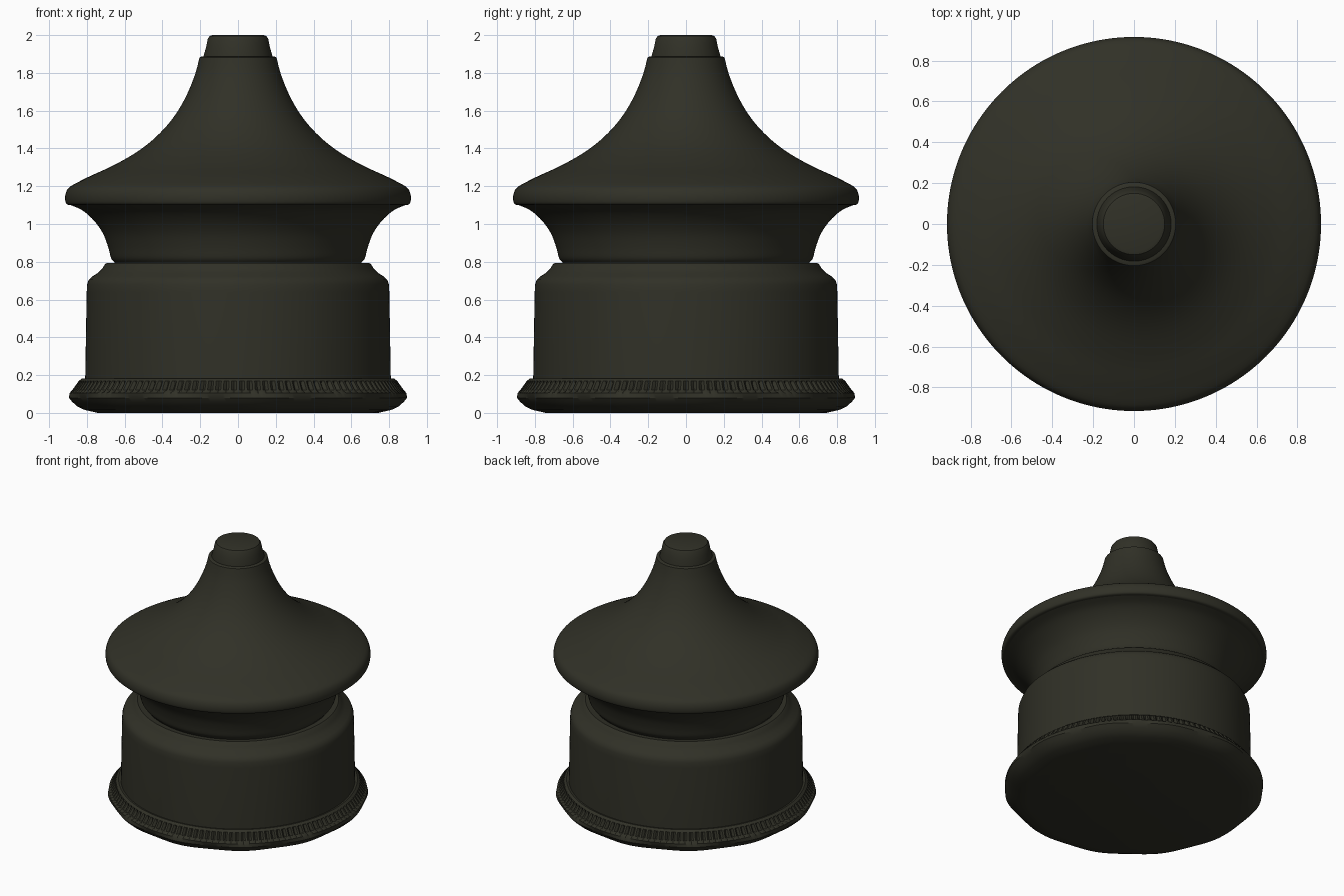
import bpy, bmesh, math

if "Cube" in bpy.data.objects:
    bpy.data.objects.remove(bpy.data.objects["Cube"])

mat = bpy.data.materials.new("dark_olive_metal")
mat.diffuse_color = (0.03, 0.03, 0.02, 1)
mat.use_nodes = True
mat.node_tree.nodes["Principled BSDF"].inputs["Base Color"].default_value = mat.diffuse_color


def curve(pts, steps=5):
    """Catmull-Rom smoothing of a profile."""
    p = [pts[0]] + pts + [pts[-1]]
    out = []
    for i in range(1, len(p) - 2):
        for s in range(steps):
            t = s / steps
            out.append(tuple(0.5 * (2 * b + (c - a) * t + (2 * a - 5 * b + 4 * c - d) * t * t
                                    + (3 * b - a - 3 * c + d) * t ** 3)
                             for a, b, c, d in zip(*p[i - 1:i + 3])))
    return out + [pts[-1]]


def lathe(name, profile, segs=128, shape=None, angle=35):
    """Spin a (radius, z) profile, listed top to bottom, into a capped solid."""
    bm = bmesh.new()
    rings = []
    for r, z in profile:
        ring = []
        for i in range(segs):
            a = 2 * math.pi * i / segs
            rr, zz = shape(r, z, a, i) if shape else (r, z)
            ring.append(bm.verts.new((rr * math.cos(a), rr * math.sin(a), zz)))
        rings.append(ring)
    for u, l in zip(rings, rings[1:]):
        for i in range(segs):
            j = (i + 1) % segs
            bm.faces.new((u[i], l[i], l[j], u[j]))
    bm.faces.new(rings[0])
    bm.faces.new(rings[-1][::-1])
    bmesh.ops.recalc_face_normals(bm, faces=bm.faces[:])
    me = bpy.data.meshes.new(name)
    bm.to_mesh(me)
    bm.free()
    me.materials.append(mat)
    ob = bpy.data.objects.new(name, me)
    bpy.context.collection.objects.link(ob)
    bpy.ops.object.select_all(action='DESELECT')
    ob.select_set(True)
    bpy.context.view_layer.objects.active = ob
    bpy.ops.object.shade_smooth_by_angle(angle=math.radians(angle))


# Small plug on top
lathe("top_plug", [(0.135, 2.0), (0.15, 1.995), (0.16, 1.98), (0.168, 1.94),
                   (0.182, 1.89), (0.182, 1.87)], 96)

# Flared cap with rounded rim
flare = curve([(0.204, 1.882), (0.228, 1.79), (0.278, 1.67), (0.345, 1.56), (0.43, 1.465),
               (0.53, 1.385), (0.66, 1.31), (0.78, 1.255), (0.86, 1.215)])
rim = curve([(0.86, 1.215), (0.898, 1.19), (0.914, 1.155), (0.914, 1.12), (0.905, 1.104),
             (0.885, 1.1)], 3)
lathe("flared_cap", [(0.192, 1.888)] + flare + rim[1:] + [(0.84, 1.095)], 160)

# Concave neck under the cap
lathe("concave_neck", curve([(0.885, 1.1), (0.82, 1.07), (0.76, 1.015), (0.715, 0.95),
                             (0.688, 0.88), (0.672, 0.82), (0.655, 0.798)], 4)
      + [(0.64, 0.77)], 160)

# Cylindrical body with chamfered shoulder
lathe("body", [(0.66, 0.788), (0.695, 0.794), (0.706, 0.785), (0.718, 0.765), (0.74, 0.742),
               (0.772, 0.722), (0.79, 0.705), (0.799, 0.68), (0.801, 0.64),
               (0.809, 0.18), (0.809, 0.1)], 160)


# Slightly uneven foot, with a knurled band on its upper slope
def foot_shape(r, z, a, i):
    if 0.11 < z < 0.165:
        r -= 0.02 if i % 3 == 0 else 0
    if z < 0.1:
        r += 0.006 * math.sin(12 * a)
    return r, z


lathe("knurled_foot", [(0.8, 0.178), (0.825, 0.183), (0.842, 0.17), (0.853, 0.155),
                       (0.878, 0.12), (0.892, 0.105), (0.893, 0.08), (0.875, 0.058),
                       (0.845, 0.032), (0.81, 0.016), (0.77, 0.007), (0.74, 0.0)],
      390, foot_shape, 30)
